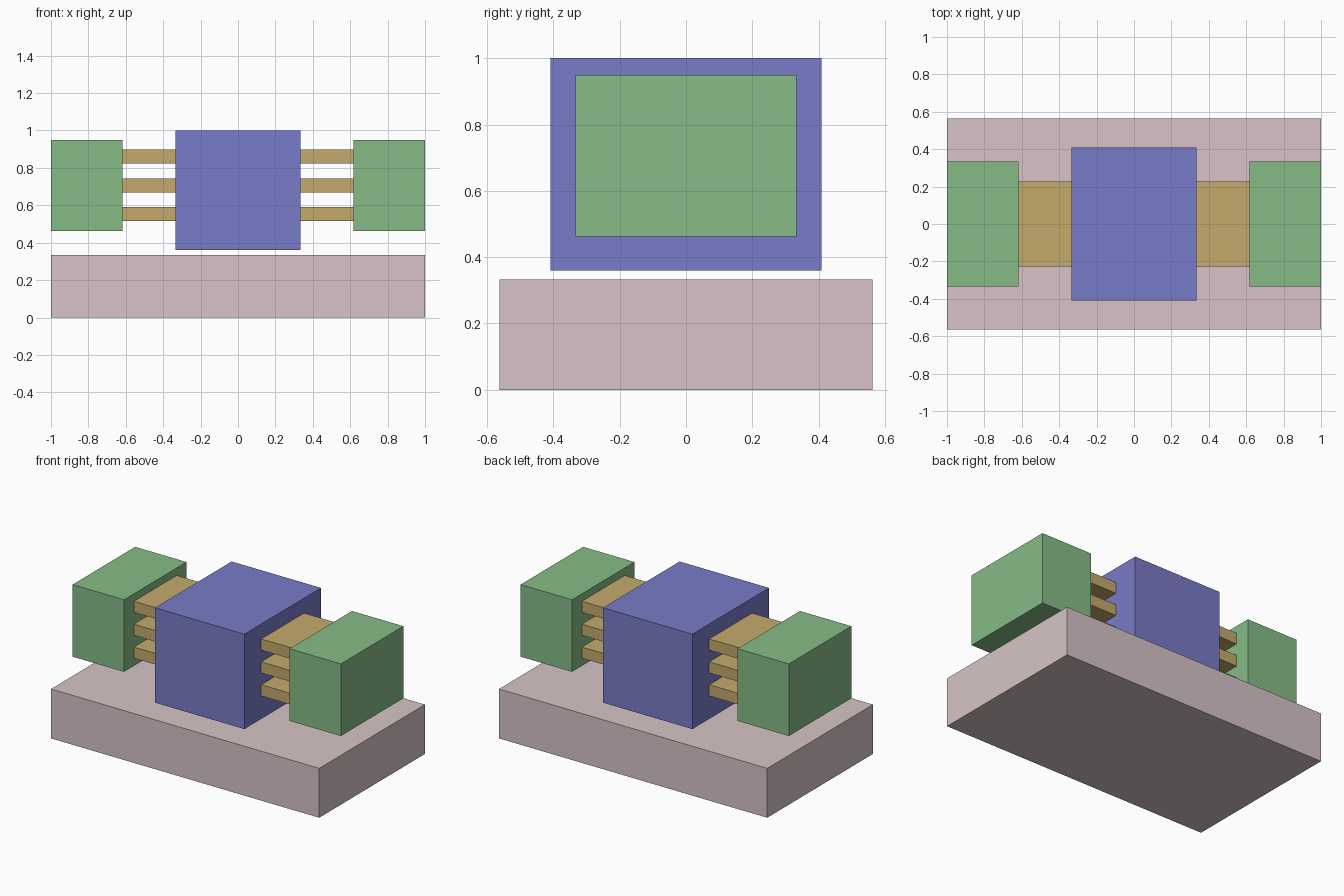
import bpy

if "Cube" in bpy.data.objects:
    bpy.data.objects.remove(bpy.data.objects["Cube"])


def material(name, rgb):
    m = bpy.data.materials.new(name)
    m.diffuse_color = (*rgb, 1.0)
    m.use_nodes = True
    m.node_tree.nodes["Principled BSDF"].inputs["Base Color"].default_value = m.diffuse_color
    return m


def box(name, x, y, z, mat):
    """Box from (min, max) ranges in x and z, and a half width in y."""
    bpy.ops.mesh.primitive_cube_add(size=1)
    ob = bpy.context.object
    ob.name = name
    size = (x[1] - x[0], 2 * y, z[1] - z[0])
    centre = ((x[0] + x[1]) / 2, 0, (z[0] + z[1]) / 2)
    for v in ob.data.vertices:
        v.co = [c * s + o for c, s, o in zip(v.co, size, centre)]
    ob.data.materials.append(mat)
    return ob


pink = material("base_pink", (0.68, 0.55, 0.57))
blue = material("block_blue", (0.19, 0.20, 0.58))
green = material("end_green", (0.24, 0.50, 0.24))
gold = material("sheet_gold", (0.55, 0.40, 0.15))

# Base slab
box("base_slab", (-1, 1), 0.563, (0, 0.333), pink)

# Central block floating just above the base
box("centre_block", (-0.333, 0.333), 0.408, (0.36, 1.0), blue)

# Matching end blocks
box("end_block_left", (-1, -0.617), 0.333, (0.463, 0.949), green)
box("end_block_right", (0.617, 1), 0.333, (0.463, 0.949), green)

# Three stacked sheets running through the centre block between the ends
for i in range(3):
    z0 = 0.515 + i * 0.1545
    box(f"sheet_{i + 1}", (-0.617, 0.617), 0.228, (z0, z0 + 0.075), gold)
